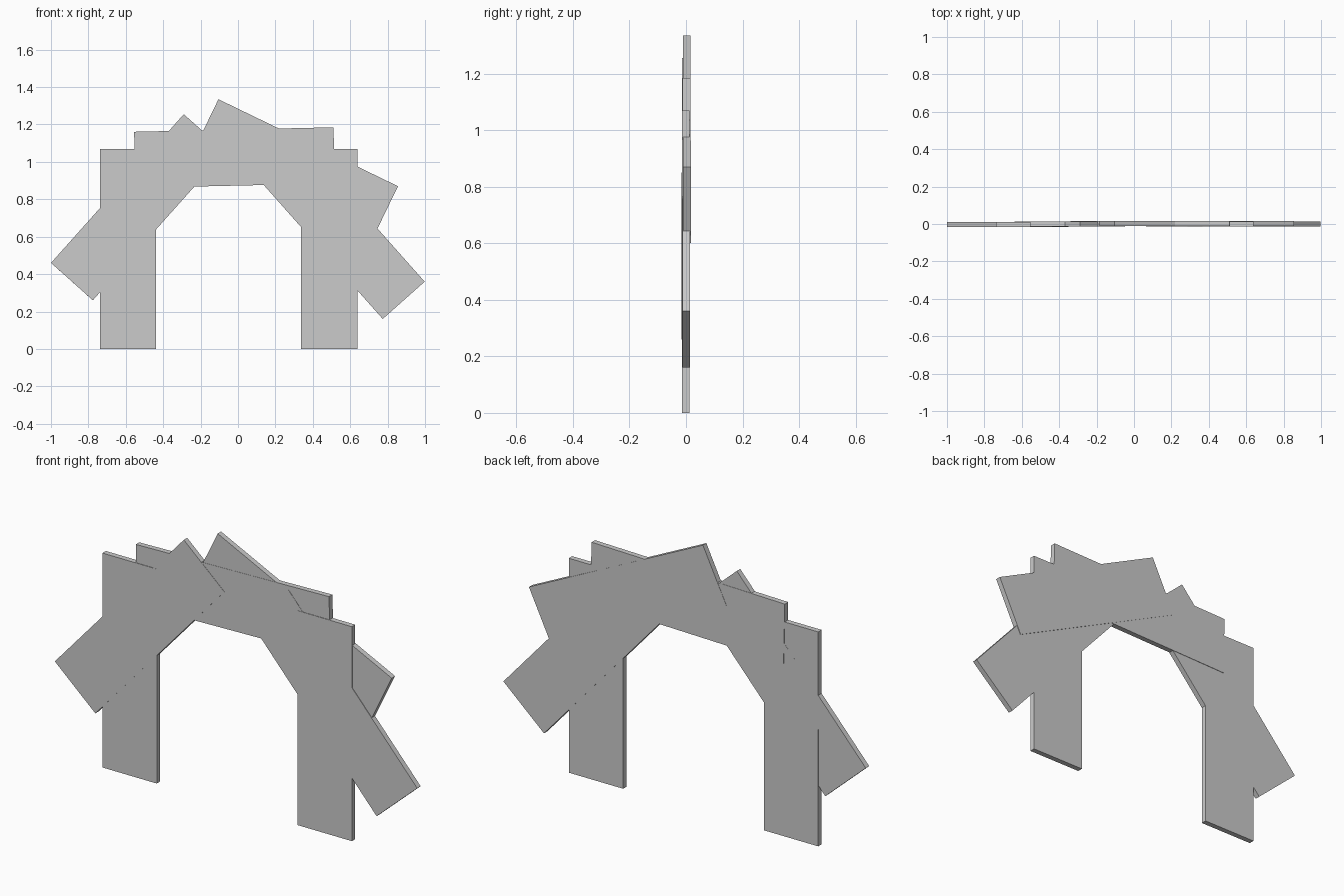
import bpy
from math import atan2, hypot
from mathutils import Matrix, Vector

if "Cube" in bpy.data.objects:
    bpy.data.objects.remove(bpy.data.objects["Cube"])

WIDTH, THICK = 0.30, 0.027


def board(name, start, end, y0, y1):
    """Flat plank whose centre line runs start -> end in (x, z), with depth y0 -> y1."""
    a = Vector((start[0], y0, start[1]))
    b = Vector((end[0], y1, end[1]))
    axis = (b - a).normalized()
    across = axis.cross(Vector((0, 1, 0))).normalized()
    depth = across.cross(axis)
    rot = Matrix((axis, depth, across)).transposed().to_4x4()
    bpy.ops.mesh.primitive_cube_add(size=1)
    ob = bpy.context.object
    ob.name = name
    size = Matrix.Diagonal(((b - a).length, THICK, WIDTH, 1))
    ob.data.transform(Matrix.Translation((a + b) / 2) @ rot @ size)
    if rot.determinant() < 0:
        ob.data.flip_normals()
    return ob


# upright posts
board("left_post", (-0.588, 0), (-0.588, 1.07), -0.0015, -0.0015)
board("right_post", (0.488, 0), (0.488, 1.07), -0.0005, -0.0005)

# diagonal braces, leaning in from each side
board("left_brace", (-0.888, 0.36), (-0.178, 1.155), -0.003, 0.0)
board("right_brace", (0.886, 0.26), (0.175, 1.06), 0.001, 0.0005)

# lintel across the top, slightly askew
board("lintel", (-0.552, 1.011), (0.514, 1.035), 0.001, 0.002)

# slipped board behind the lintel
board("slipped_board", (-0.17, 1.2), (0.79, 0.735), 0.0025, 0.0035)
